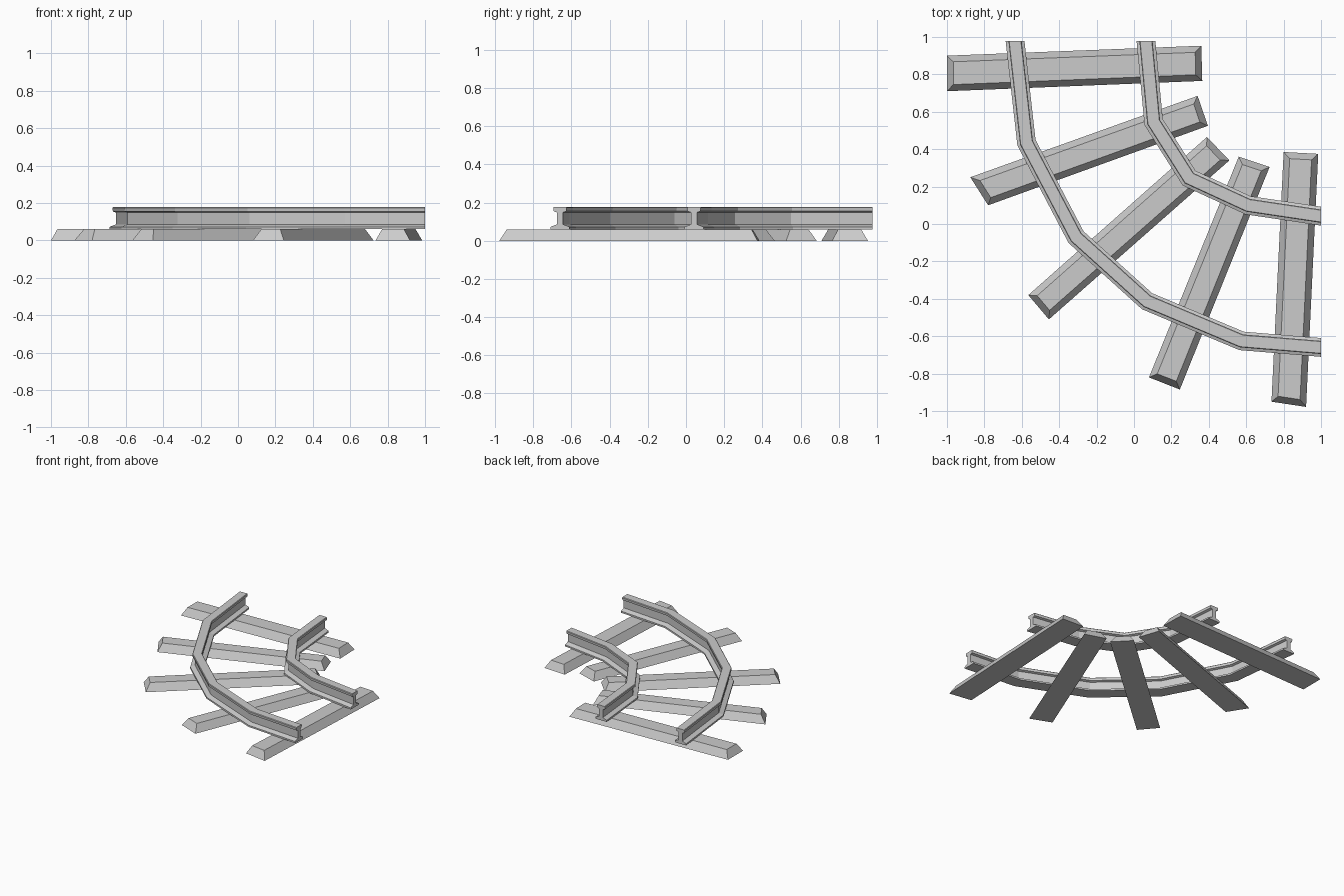
import bpy, bmesh
from mathutils import Vector

if "Cube" in bpy.data.objects:
    bpy.data.objects.remove(bpy.data.objects["Cube"])


def make_object(name, bm):
    bmesh.ops.recalc_face_normals(bm, faces=bm.faces)
    mesh = bpy.data.meshes.new(name)
    bm.to_mesh(mesh)
    bm.free()
    bpy.context.collection.objects.link(bpy.data.objects.new(name, mesh))


def side(a, b):
    d = (b - a).normalized()
    return Vector((-d.y, d.x))


def miter(n1, n2):
    # offset vector that keeps a constant width through a corner
    m = (n1 + n2).normalized()
    return m / m.dot(n1)


def bridge(bm, rings):
    for r, s in zip(rings, rings[1:]):
        for i in range(len(r)):
            j = (i + 1) % len(r)
            bm.faces.new((r[i], r[j], s[j], s[i]))
    bm.faces.new(rings[0])
    bm.faces.new(rings[-1])


# Rails: I-shaped profile swept along a polyline, ends cut square to the axes
half = [(.05, .06), (.05, .073), (.016, .086), (.016, .149),
        (.033, .155), (.035, .174), (.031, .178)]
profile = half + [(-u, z) for u, z in reversed(half)]


def rail(name, path):
    pts = [Vector(p) for p in path]
    n = [side(a, b) for a, b in zip(pts, pts[1:])]
    start = Vector((1 / n[0].x, 0))
    end = Vector((0, 1 / n[-1].y))
    offsets = [start] + [miter(a, b) for a, b in zip(n, n[1:])] + [end]
    bm = bmesh.new()
    rings = [[bm.verts.new((*(p + o * u), z)) for u, z in profile]
             for p, o in zip(pts, offsets)]
    bridge(bm, rings)
    make_object(name, bm)


rail("outer_rail", [(-.636, .978), (-.575, .435), (-.31, -.07),
                    (.07, -.413), (.575, -.625), (1, -.66)])
rail("inner_rail", [(.064, .978), (.105, .545), (.295, .245),
                    (.61, .10), (1, .042)])

# Sleepers: four-cornered slabs with sloping sides
INSET, HEIGHT = .034, .06


def sleeper(name, corners):
    c = [Vector(p) for p in corners]  # clockwise
    top = []
    for i in range(4):
        n1, n2 = side(c[i - 1], c[i]), side(c[i], c[(i + 1) % 4])
        top.append(c[i] - miter(n1, n2) * INSET)
    bm = bmesh.new()
    bridge(bm, [[bm.verts.new((*p, z)) for p in ring]
                for ring, z in ((c, 0), (top, HEIGHT))])
    make_object(name, bm)


sleepers = [
    [(-1, .71), (-1, .90), (.36, .953), (.365, .765)],
    [(-.875, .25), (.34, .685), (.395, .525), (-.78, .10)],
    [(-.565, -.38), (.39, .465), (.51, .34), (-.455, -.51)],
    [(.56, .36), (.725, .305), (.245, -.885), (.08, -.82)],
    [(.80, .385), (.985, .375), (.92, -.978), (.735, -.95)],
]
for i, corners in enumerate(sleepers):
    sleeper(f"sleeper_{i + 1}", corners)
